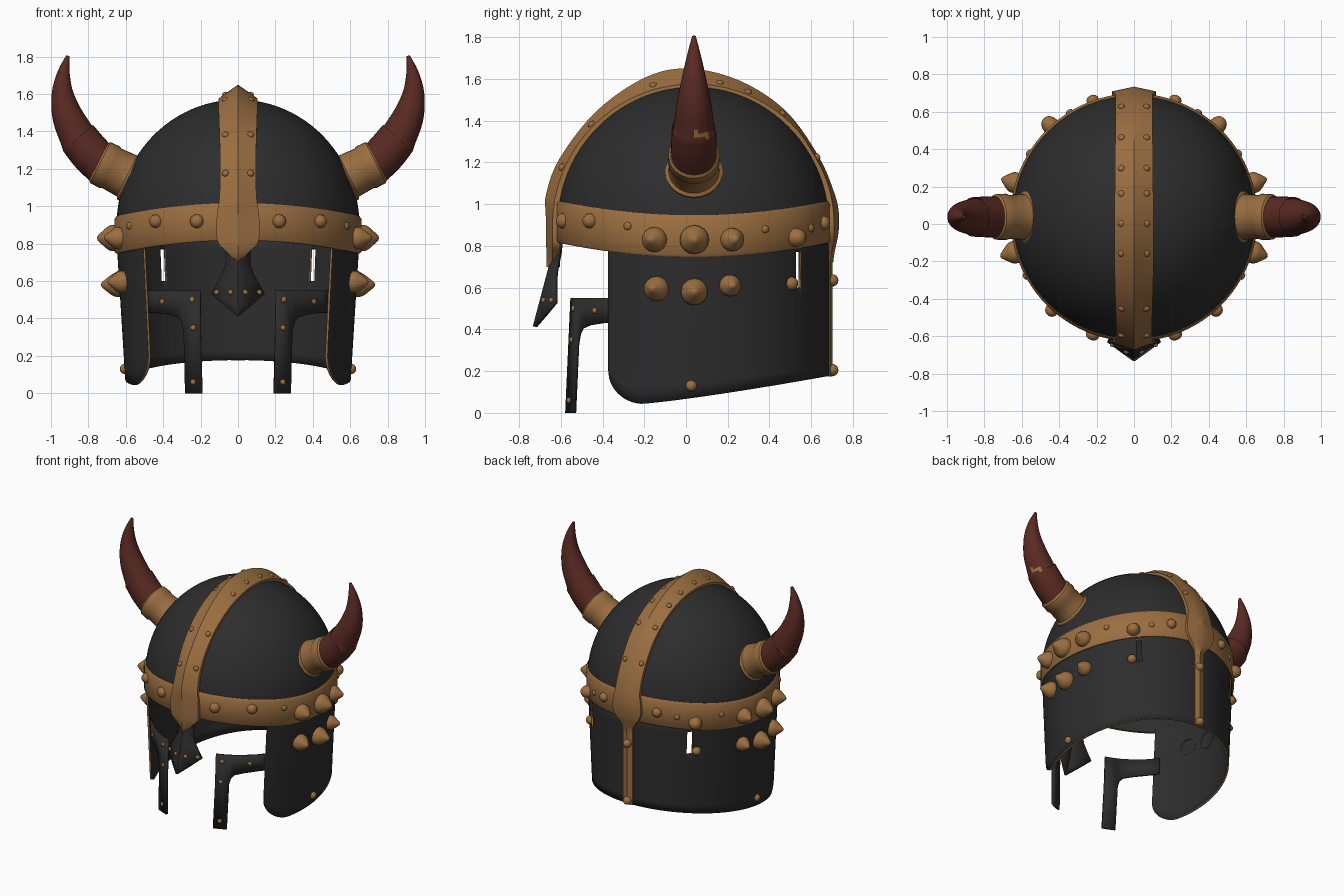
import bpy, bmesh, math
from mathutils import Vector
from math import sin, cos, pi, sqrt, acos

if "Cube" in bpy.data.objects:
    bpy.data.objects.remove(bpy.data.objects["Cube"])

CY = 0.035  # centre of the bowl in y


def material(name, rgb):
    m = bpy.data.materials.new(name)
    m.diffuse_color = (*rgb, 1)
    m.use_nodes = True
    m.node_tree.nodes["Principled BSDF"].inputs["Base Color"].default_value = m.diffuse_color
    return m


DARK = material("dark_iron", (0.026, 0.026, 0.026))
GOLD = material("aged_brass", (0.33, 0.158, 0.053))
HORN = material("red_brown_horn", (0.102, 0.023, 0.016))


def build(name, verts, faces, mats, solid=0.0, rim=0, angle=40):
    me = bpy.data.meshes.new(name)
    me.from_pydata([tuple(v) for v in verts], [], faces)
    bm = bmesh.new()
    bm.from_mesh(me)
    bmesh.ops.remove_doubles(bm, verts=bm.verts, dist=1e-5)
    bmesh.ops.recalc_face_normals(bm, faces=bm.faces)
    bm.to_mesh(me)
    bm.free()
    ob = bpy.data.objects.new(name, me)
    bpy.context.collection.objects.link(ob)
    for m in mats:
        me.materials.append(m)
    if solid:
        mod = ob.modifiers.new("thickness", 'SOLIDIFY')
        mod.thickness, mod.offset, mod.material_offset_rim = solid, 0, rim
    bpy.ops.object.select_all(action='DESELECT')
    ob.select_set(True)
    bpy.context.view_layer.objects.active = ob
    bpy.ops.object.shade_smooth_by_angle(angle=math.radians(angle))
    return ob


def grid(rows, close=False, caps=False, base=0, skip=lambda i, j: False):
    n = len(rows[0])
    verts = [v for r in rows for v in r]
    faces = [(base + i * n + j, base + i * n + (j + 1) % n,
              base + (i + 1) * n + (j + 1) % n, base + (i + 1) * n + j)
             for i in range(len(rows) - 1) for j in range(n if close else n - 1) if not skip(i, j)]
    if caps:
        faces += [tuple(base + j for j in range(n)),
                  tuple(base + (len(rows) - 1) * n + j for j in range(n))]
    return verts, faces


def spline(pts, n):
    """Catmull-Rom through the points"""
    P = [Vector(p) for p in pts]
    P = [2 * P[0] - P[1]] + P + [2 * P[-1] - P[-2]]
    out = []
    for i in range(1, len(P) - 2):
        a, b, c, d = P[i - 1:i + 3]
        for k in range(n):
            t = k / n
            out.append(0.5 * (2 * b + (c - a) * t + (2 * a - 5 * b + 4 * c - d) * t * t
                              + (3 * b - a - 3 * c + d) * t ** 3))
    return out + [P[-2]]


def wall(t, z, rx, ry):
    return Vector((rx * sin(t), CY - ry * cos(t), z))


ring = [2 * pi * k / 96 for k in range(96)]

# domed bowl
rows = [[wall(t, 0.89 + 0.67 * sin(p), 0.64 * cos(p), 0.65 * cos(p)) for t in ring]
        for p in [pi / 2 * k / 24 for k in range(25)]]
build("bowl", *grid(rows, True), [DARK], 0.02)

# brow band, dipping at the sides, dark on the inside
def band_z(t):
    return 0.882 + 0.035 * cos(2 * t)

section = [(0.655, -0.1), (0.663, -0.09), (0.663, 0.085), (0.652, 0.1), (0.642, 0.1), (0.638, -0.1)]
rows = [[wall(t, band_z(t) + h, r - 0.003, r) for r, h in section] for t in ring + [2 * pi]]
band = build("brow_band", *grid(rows, True), [GOLD, DARK])
for f in band.data.polygons:
    if Vector((f.center.x, f.center.y - CY, 0)).normalized().dot(f.normal) < -0.5:
        f.material_index = 1

# neck and cheek guard with rounded front corners and a slit on each side
def skirt_rx(z):
    return 0.645 - 0.05 * max(0, 0.85 - z) / 0.8

def skirt_bottom(t):
    y = CY - 0.65 * cos(t)
    u = min(1, max(0, (y + 0.372) / 0.17))
    z = 0.043 + 0.135 * max(0, (y + 0.22) / 0.91) ** 1.2
    return z + 0.16 * (1 - sqrt(max(0, 1 - (1 - u) ** 2)))

t0 = acos(0.407 / 0.65)
half = sorted([t0 + (pi - t0) * (k / 44) ** 1.5 for k in range(44)] + [2.428, 2.482])
half = [t for t in half if not 2.428 < t < 2.482]
slit = half.index(2.428)
ts = half + [pi] + [2 * pi - t for t in reversed(half)]
rows = []
for i in range(11):
    row = []
    for t in ts:
        b = skirt_bottom(t)
        z = (0.87, 0.77, 0.6)[i] if i < 3 else 0.6 + (b - 0.6) * (i - 2) / 8
        row.append(wall(t, z, skirt_rx(z), 0.645))
    rows.append(row)
build("neck_guard", *grid(rows, skip=lambda i, j: i == 1 and j in (slit, len(ts) - 2 - slit)),
      [DARK, GOLD], 0.013, 1)

# ridged crest strap running front to back
path = [(-.668, .70, .004), (-.669, .76, .065), (-.67, .82, .112), (-.672, .95, .113), (-.67, 1.05, .1),
        (-.605, 1.22, .095), (-.43, 1.445, .1), (-.2, 1.605, .105), (.005, 1.65, .105),
        (.25, 1.595, .102), (.475, 1.45, .1), (.635, 1.23, .098), (.712, 1.05, .1), (.733, .95, .115),
        (.73, .86, .11), (.712, .77, .05), (.705, .72, .035)]

def radial(y, z):
    """centre, outward direction and distance for a crest point"""
    c = Vector((0, CY, min(z, 0.89)))
    v = Vector((0, y, z)) - c
    return c, v.normalized(), v.length

rows = []
for y, z, w in spline(path, 5):
    c, d, r = radial(y, z)
    e = min(0.674 + 0.012 * max(0, d.z), r - 0.015)
    rows.append([c + Vector((x * w, 0, 0)) + d * k for x, k in
                 ((-1, e), (-0.5, (e + r) / 2), (0, r), (0.5, (e + r) / 2), (1, e), (1, e - .035), (-1, e - .035))])
build("crest_strap", *grid(rows, True, True), [GOLD], angle=25)

# narrow strip down the back
rows = [[Vector((x, y, z)) for x, y in ((-.037, .69), (0, .702), (.037, .69), (.037, .68), (-.037, .68))]
        for z in (0.175, 0.8)]
build("back_strip", *grid(rows, True, True), [GOLD], angle=10)

# nose guard, folded along its middle
rows = []
for z, w in ((.84, .075), (.77, .063), (.69, .062), (.64, .078), (.59, .105), (.53, .14), (.47, .072), (.413, .003)):
    ridge = -0.635 - 0.09 * max(0, 0.75 - z) / 0.34
    rows.append([Vector((x, ridge + 0.5 * abs(x), z)) for x in (-w, 0, w)])
build("nose_guard", *grid(rows), [DARK], 0.02, angle=20)

# L-shaped face guards
def mask_y(x, z):
    return CY - sqrt(0.615 ** 2 - x * x) - 0.025 * (0.55 - z) / 0.55

for s, side in ((1, "right"), (-1, "left")):
    def mp(x, z):
        return Vector((s * (x - 0.008 * max(0, .33 - z) / .33), mask_y(x, z), z))
    v1, f1 = grid([[mp(x, z) for x in (.2, .245, .288)] for z in (.55, .33, 0)])
    cols = ((.288, .33), (.30, .38), (.32, .405), (.37, .42), (.44, .43), (.50, .43))
    v2, f2 = grid([[mp(x, .55) for x, b in cols], [mp(x, b) for x, b in cols]], base=len(v1))
    build("face_guard_" + side, v1 + v2, f1 + f2, [DARK], 0.016)

# horns and their collars
def tube(points, s):
    rows = []
    P = [Vector(p) for p in points]
    for i, (x, z, r) in enumerate(P):
        a, b = P[max(0, i - 1)], P[min(len(P) - 1, i + 1)]
        t = Vector((b.x - a.x, b.y - a.y)).normalized()
        rows.append([Vector((s * (x - t.y * r * cos(k)), CY + 0.003 + r * sin(k), z + t.x * r * cos(k)))
                     for k in [2 * pi * q / 32 for q in range(32)]])
    return grid(rows, True, True)

collar = [(.50 + .245 * f, 1.115 + .123 * f, r) for f, r in
          ((0, .135), (.34, .137), (.38, .122), (.72, .117), (.76, .124), (.96, .122), (1, .112))]
lower = spline([(.72, 1.215, .108), (.79, 1.285, .109), (.855, 1.365, .106)], 5)
upper = spline([(.852, 1.36, .099), (.91, 1.48, .083), (.938, 1.6, .059), (.933, 1.71, .034), (.91, 1.805, .009)], 6)
for s, side in ((1, "right"), (-1, "left")):
    horn = build("horn_" + side, *tube(lower + upper, s), [HORN, GOLD])
    build("horn_collar_" + side, *tube(collar, s), [GOLD])
    # small brass patch on one horn
    for f in horn.data.polygons:
        c = f.center
        if c.x > 0.88 and 0.03 < c.y < 0.105 and 1.315 < c.z < 1.348:
            f.material_index = 1

# studs, spikes and rivets
DOME = ((1, -.3), (1, 0), (.93, .4), (.7, .75), (.38, .95), (0, 1))
SPIKE = ((1, -.2), (1, .1), (.96, .28), (.8, .46), (.38, .8), (.2, .94), (0, 1))

def studs(name, items):
    V, F = [], []
    for pos, nrm, r, h in items:
        q = Vector(nrm).to_track_quat('Z', 'Y')
        rows = [[Vector(pos) + q @ Vector((r * a * cos(k), r * a * sin(k), h * b))
                 for k in [2 * pi * m / 16 for m in range(16)]] for a, b in (SPIKE if h > 0.06 else DOME)]
        v, f = grid(rows, True, base=len(V))
        V, F = V + v, F + f
    build(name, V, F, [GOLD], angle=50)

def on_wall(y, z, r, h, rx, ry):
    t = acos(max(-1, min(1, (CY - y) / ry)))
    p, n = wall(t, z, rx, ry), Vector((sin(t), -cos(t), 0))
    return [(Vector((s * p.x, p.y, z)), (s * n.x, n.y, 0), r, h) for s in (1, -1)]

items = []
for row in ((-.59, .92, .037, .032), (-.46, .92, .036, .035), (-.28, .895, .02, .012), (-.15, .83, .06, .085),
            (.04, .83, .07, .095), (.22, .83, .056, .08), (.38, .88, .019, .012), (.525, .84, .046, .055),
            (.60, .885, .02, .012), (.66, .91, .034, .03)):
    items += on_wall(*row, 0.66, 0.663)
studs("band_studs", items)

items = [(Vector((0, .697, z)), (0, 1, 0), .03, .033) for z in (.635, .205)]
for row in ((-.14, .595, .06, .09), (.04, .58, .065, .1), (.21, .61, .052, .08),
            (.025, .13, .027, .025), (.505, .62, .032, .032)):
    items += on_wall(*row, skirt_rx(row[1]) + .006, 0.652)
studs("guard_studs", items)

items = []
for y, z in ((-.625, 1.19), (-.47, 1.4), (-.17, 1.615), (.0, 1.65), (.17, 1.622), (.31, 1.567), (.475, 1.45), (.635, 1.23)):
    c, d, r = radial(y, z)
    e = 0.674 + 0.012 * max(0, d.z)
    items += [(c + Vector((x, 0, 0)) + d * (r + .68 * (e - r)), d + Vector((x * 5, 0, 0)), .018, .012)
              for x in (-.068, .068)]
studs("crest_rivets", items)

items = []
for s in (1, -1):
    for x, z in ((.405, .49), (.245, .5), (.24, .35), (.24, .06)):
        items.append((Vector((s * x, mask_y(x, z) - .007, z)), (s * x, -.55, 0), .015, .012))
    for x in (.04, .115):
        items.append((Vector((s * x, -.695 + .5 * x - .008, .54)), (s * .45, -.9, 0), .014, .012))
studs("face_rivets", items)
